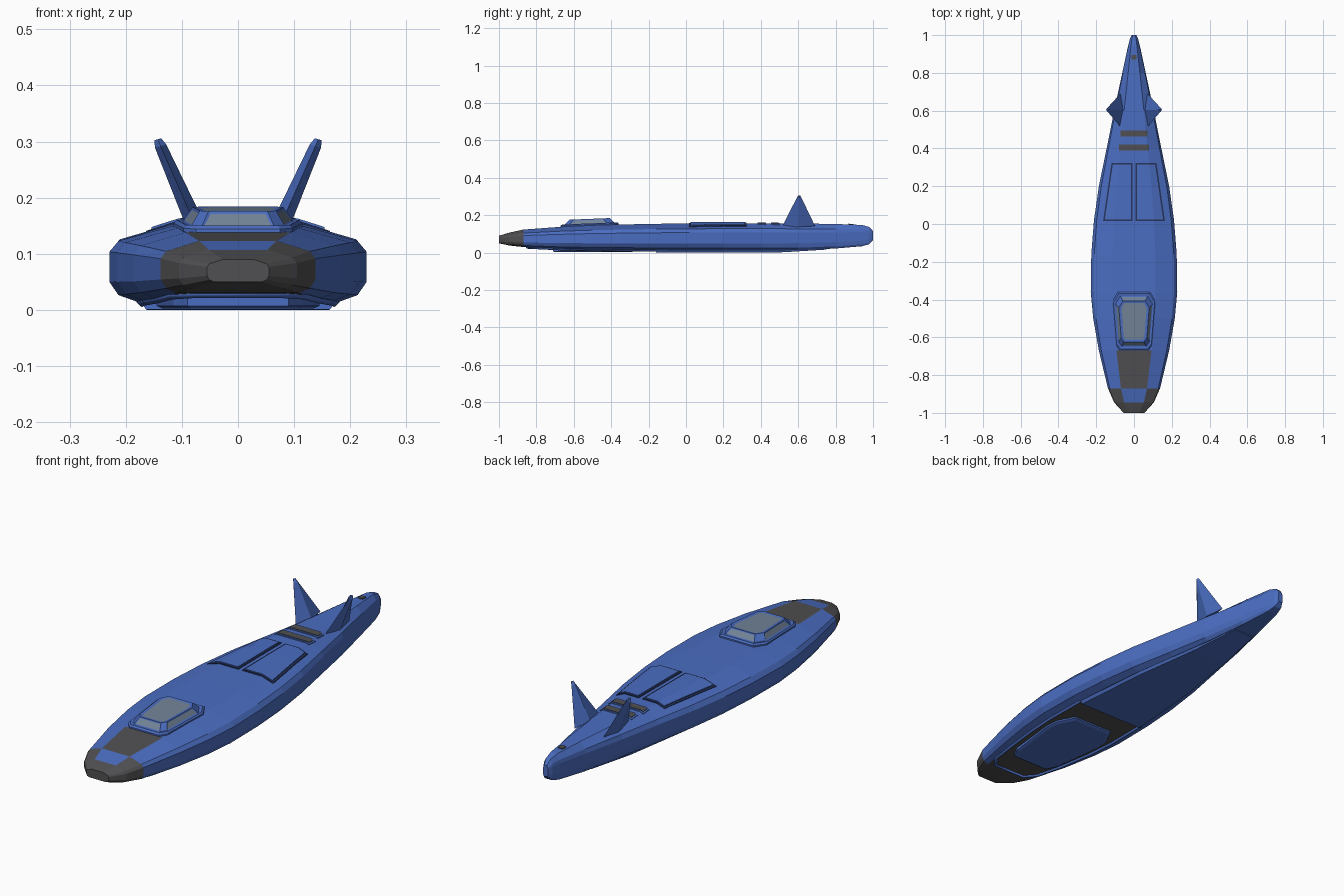
import bpy, bmesh
from mathutils import Vector

old = bpy.data.objects.get("Cube")
if old:
    bpy.data.objects.remove(old, do_unlink=True)


def material(name, rgb):
    m = bpy.data.materials.new(name)
    m.use_nodes = True
    m.diffuse_color = (*rgb, 1)
    m.node_tree.nodes["Principled BSDF"].inputs["Base Color"].default_value = (*rgb, 1)
    return m


BLUE = material("hull_blue", (0.07, 0.155, 0.54))
GREY = material("dark_grey", (0.08, 0.08, 0.085))
GLASS = material("window_glass", (0.17, 0.23, 0.31))
SEAM = material("seam_navy", (0.02, 0.035, 0.11))


def finish(name, bm, mats):
    bmesh.ops.recalc_face_normals(bm, faces=bm.faces[:])
    mesh = bpy.data.meshes.new(name)
    bm.to_mesh(mesh)
    bm.free()
    for m in mats:
        mesh.materials.append(m)
    obj = bpy.data.objects.new(name, mesh)
    bpy.context.collection.objects.link(obj)
    return obj


def loft(rings):
    """Closed skin through equal rings, capped at both ends."""
    bm = bmesh.new()
    rows = [[bm.verts.new(p) for p in ring] for ring in rings]
    n = len(rows[0])
    for a, b in zip(rows, rows[1:]):
        for i in range(n):
            j = (i + 1) % n
            bm.faces.new((a[i], a[j], b[j], b[i]))
    bm.faces.new(rows[0])
    bm.faces.new(rows[-1])
    bm.normal_update()
    return bm


# Hull stations: y, half width, top, bottom
STATIONS = [
    (-1.0, .055, .090, .050), (-.945, .105, .107, .038), (-.87, .138, .123, .030),
    (-.67, .186, .138, .020), (-.5, .216, .146, .016), (-.36, .229, .150, .014),
    (-.16, .226, .154, .013), (.02, .212, .156, .012), (.2, .186, .157, .012),
    (.4, .145, .157, .012), (.6, .105, .156, .013), (.8, .062, .153, .022),
    (.94, .032, .148, .034), (.98, .022, .137, .045), (1.0, .012, .115, .065),
]
FLAT_TOP, SHOULDER, SHOULDER_Z, FLAT_BASE = .5, .93, .8, .78


def station(y):
    for a, b in zip(STATIONS, STATIONS[1:]):
        if y <= b[0]:
            k = (y - a[0]) / (b[0] - a[0])
            return [p + (q - p) * k for p, q in zip(a[1:], b[1:])]
    return STATIONS[-1][1:]


def deck(x, y):
    """Height of the upper hull."""
    w, t, b = station(y)
    k = max(0, (abs(x) / w - FLAT_TOP) / (SHOULDER - FLAT_TOP))
    return t - k * (1 - SHOULDER_Z) * (t - b)


def section(y, w, t, b):
    h = t - b
    half = [(FLAT_TOP * w, t), (SHOULDER * w, b + SHOULDER_Z * h), (w, b + .66 * h),
            (w, b + .26 * h), (SHOULDER * w, b + .09 * h), (FLAT_BASE * w, b)]
    return [(x, y, z) for x, z in half] + [(-x, y, z) for x, z in reversed(half)]


# Hull with dark nose, hood strip and underside recess
bm = loft([section(*s) for s in STATIONS])
for f in bm.faces:
    c = f.calc_center_median()
    y, centre = c.y, abs(c.x) < .001
    top = centre and c.z > .09
    if y < -.87:
        f.material_index = 0 if top and y > -.945 else 1
    elif top:
        f.material_index = int(y < -.67)
    elif centre and c.z < .05:
        f.material_index = int(y < -.16)
finish("hull", bm, [BLUE, GREY])

# Rear keel plate
rings = []
for y, z in [(-.16, .001), (-.15, 0), (.2, 0), (.52, .002), (.75, .016)]:
    w, t, b = station(y)
    w *= FLAT_BASE
    rings.append([(w, y, b + .004), (w * .93, y, z), (-w * .93, y, z), (-w, y, b + .004)])
finish("keel_plate", loft(rings), [BLUE])

# Belly hatch inside the underside recess
hatch = [(.09, -.71), (.115, -.66), (.145, -.42), (.14, -.36), (.1, -.28)]
hatch += [(-x, y) for x, y in reversed(hatch)]
finish("belly_hatch", loft([
    [(x, y, .03) for x, y in hatch],
    [(x, y, .007) for x, y in hatch],
    [(x * .92, -.5 + (y + .5) * .95, .002) for x, y in hatch]]), [BLUE])

# Rail around the underside recess
path = []
for y in (-.16, -.36, -.5, -.67, -.8, -.85):
    w, t, b = station(y)
    path.append((w * FLAT_BASE * (.97 if y > -.85 else .7), y, b))
path += [(-x, y, z) for x, y, z in reversed(path)]
curve = bpy.data.curves.new("belly_rail", "CURVE")
curve.dimensions = "3D"
curve.bevel_depth = .008
curve.bevel_resolution = 0
curve.use_fill_caps = True
line = curve.splines.new("POLY")
line.points.add(len(path) - 1)
for p, co in zip(line.points, path):
    p.co = (*co, 1)
curve.materials.append(BLUE)
bpy.context.collection.objects.link(bpy.data.objects.new("belly_rail", curve))

# Canopy: a rim, sloped window walls and a glazed roof
half = [(.075, -.67), (.097, -.64), (.115, -.41), (.085, -.36)]
outline = half + [(-x, y) for x, y in reversed(half)]


def canopy_ring(scale, lift):
    ring = []
    for x, y in outline:
        yy = -.515 + (y + .515) * scale
        ring.append((x * scale, yy, .138 + .04 * (yy + .67) + lift))
    return ring


bm = loft([canopy_ring(1, -.03), canopy_ring(1, .006), canopy_ring(.95, .012),
           canopy_ring(.86, .010), canopy_ring(.70, .036)])
bm.faces.ensure_lookup_table()
n = len(outline)
walls = [bm.faces[3 * n + i] for i in (1, 3, 5, 7)]
roof = bm.faces[-1]
bmesh.ops.recalc_face_normals(bm, faces=bm.faces[:])
for faces, margin in ((walls, .006), ([roof], .014)):
    bmesh.ops.inset_individual(bm, faces=faces, thickness=margin, depth=-.002)
    for f in faces:
        f.material_index = 1
finish("canopy", bm, [BLUE, GLASS])


def deck_plate(name, ys, columns, lift, mat):
    """Thin plate that follows the deck; columns(y) lists x positions."""
    rings = []
    for y in ys:
        xs = columns(y)
        rings.append([(x, y, deck(x, y) + lift) for x in xs] +
                     [(x, y, deck(x, y) - .002) for x in reversed(xs)])
    finish(name, loft(rings), [mat])


# Paired engine covers with dark seams
def cover(side, margin):
    def columns(y):
        outer = .158 - (y - .02) * .145 + margin
        return [side * x for x in (.014 - margin, FLAT_TOP * station(y)[0], outer)]
    return columns


for side, label in ((1, "left"), (-1, "right")):
    deck_plate("engine_seam_" + label, (.016, .2, .324), cover(side, .005), .003, SEAM)
    deck_plate("engine_cover_" + label, (.024, .2, .316), cover(side, -.003), .007, BLUE)


# Rear vents and tail light
def bar(w):
    return lambda y: [-w, -FLAT_TOP * station(y)[0], FLAT_TOP * station(y)[0], w]


for name, y, w in (("front_vent", .405, .08), ("rear_vent", .478, .072)):
    deck_plate(name + "_frame", (y - .024, y + .024), bar(w + .006), .003, BLUE)
    deck_plate(name, (y - .016, y + .016), bar(w), .005, GREY)
deck_plate("tail_light", (.87, .895), lambda y: [-.012, .012], .004, GREY)

# Canted tail fins
for side, label in ((1, "left"), (-1, "right")):
    def fin_ring(x, z, y0, y1, thick):
        mid = (y0 + y1) / 2
        return [(side * x, y0, z), (side * (x + thick), mid, z - thick * .3),
                (side * x, y1, z), (side * (x - thick), mid, z + thick * .3)]
    finish("tail_fin_" + label, loft([
        fin_ring(.072, .142, .515, .69, .016),
        fin_ring(.138, .292, .592, .618, .010),
        fin_ring(.143, .304, .598, .612, .006)]), [BLUE])
